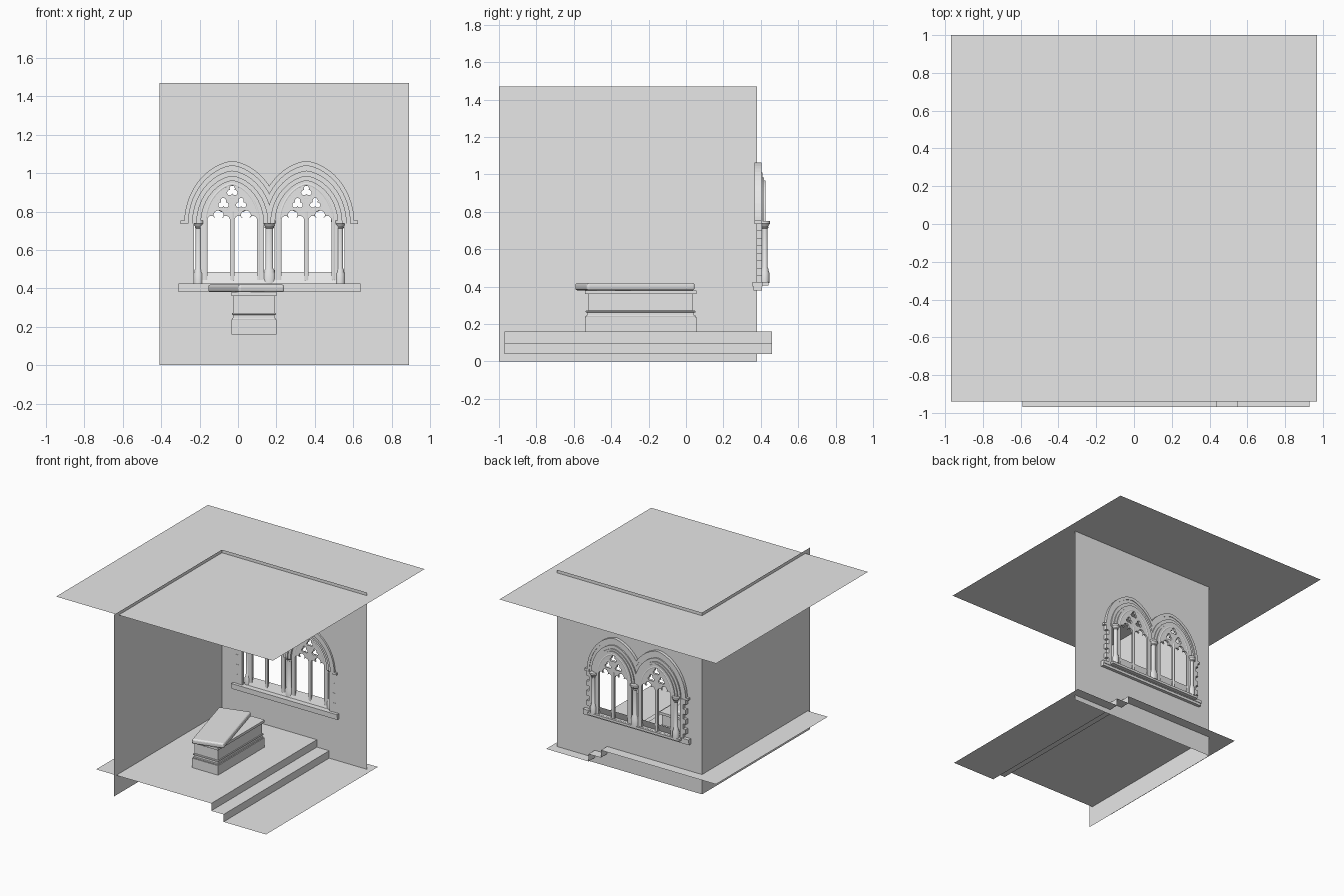
import bpy, bmesh, math
from mathutils import Matrix

if "Cube" in bpy.data.objects:
    bpy.data.objects.remove(bpy.data.objects["Cube"])

stone = bpy.data.materials.new("plain_grey_stone")
stone.use_nodes = True
GREY = (0.8, 0.8, 0.8, 1)
stone.diffuse_color = GREY
stone.node_tree.nodes["Principled BSDF"].inputs["Base Color"].default_value = GREY

CX = 0.163       # middle of the double window
BAY = 0.193      # offset of each bay from the middle
SPRING = 0.738   # height where the arches start
SILL = 0.42      # height of the sill top


def link(name, data):
    ob = bpy.data.objects.new(name, data)
    bpy.context.collection.objects.link(ob)
    data.materials.append(stone)
    return ob


def activate(ob):
    bpy.ops.object.select_all(action="DESELECT")
    ob.select_set(True)
    bpy.context.view_layer.objects.active = ob


def smooth(ob):
    activate(ob)
    bpy.ops.object.shade_smooth_by_angle(angle=math.radians(40))


def mirror(ob):
    ob.modifiers.new("mirror", "MIRROR").use_mirror_merge = False


def from_bmesh(name, bm):
    me = bpy.data.meshes.new(name)
    bm.to_mesh(me)
    bm.free()
    return link(name, me)


def sheet(name, rows):
    """Open strip of quads between two matching rows of points."""
    bm = bmesh.new()
    a, b = [[bm.verts.new(p) for p in row] for row in rows]
    for i in range(len(a) - 1):
        bm.faces.new((a[i], a[i + 1], b[i + 1], b[i]))
    return from_bmesh(name, bm)


def box(name, x0, x1, y0, y1, z0, z1):
    bm = bmesh.new()
    size = Matrix.Diagonal((x1 - x0, y1 - y0, z1 - z0, 1))
    bmesh.ops.create_cube(bm, size=1, matrix=size)
    ob = from_bmesh(name, bm)
    ob.location = ((x0 + x1) / 2, (y0 + y1) / 2, (z0 + z1) / 2)
    return ob


def plate(name, loops, y0, y1):
    """Upright filled outline with holes, running from y0 to y1."""
    cu = bpy.data.curves.new(name, "CURVE")
    cu.dimensions = "2D"
    cu.fill_mode = "BOTH"
    cu.extrude = (y1 - y0) / 2
    for loop in loops:
        sp = cu.splines.new("POLY")
        sp.points.add(len(loop) - 1)
        for p, (x, z) in zip(sp.points, loop):
            p.co = (x, z, 0, 1)
        sp.use_cyclic_u = True
        sp.use_smooth = False
    ob = link(name, cu)
    ob.rotation_euler.x = math.pi / 2
    ob.location = (CX, (y0 + y1) / 2, 0)
    activate(ob)
    bpy.ops.object.convert(target="MESH")
    return bpy.context.object


def arch(w, h, n=14):
    """Softly pointed arch from right foot to left foot, in the right bay."""
    r = (w * w + h * h) / (2 * w)
    half = []
    for i in range(n + 1):
        a = i / n * math.pi / 2
        z = h * math.sin(a)
        pointed = math.sqrt(max(r * r - z * z, 0)) - (r - w)
        half.append(((w * math.cos(a) + pointed) / 2, z))
    pts = half + [(-x, z) for x, z in half[-2::-1]]
    return [(x + BAY, z + SPRING) for x, z in pts]


def clip(pts):
    """Cut an arch where it meets the middle of the window."""
    out = []
    for p in pts:
        if p[0] < 0:
            q = out[-1]
            t = q[0] / (q[0] - p[0])
            return out + [(0, q[1] + t * (p[1] - q[1]))], True
        out.append(p)
    return out, False


def arc(cx, cz, r, a0, a1, n=8):
    angles = [math.radians(a0 + (a1 - a0) * i / n) for i in range(n + 1)]
    return [(cx + r * math.cos(a), cz + r * math.sin(a)) for a in angles]


# Room shell: stepped floor, side wall, ceiling
steps = [(-0.59, 0.16), (0.44, 0.16), (0.44, 0.10), (0.55, 0.10), (0.55, 0.04), (0.93, 0.04)]
sheet("stepped_floor", [[(x, y, z) for x, z in steps] for y in (-0.97, 0.46)])
sheet("side_wall", [[(-0.41, y, z) for y in (-1, 0.38)] for z in (0, 1.47)])
sheet("ceiling", [[(x, y, 1.445) for x in (-0.97, 0.97)] for y in (-0.94, 1)])

# Window wall with its double-arched opening
right, _ = clip(arch(0.22, 0.29))
right = [(BAY + 0.22, 0.41)] + right
opening = right + [(-x, z) for x, z in right[-2::-1]]
wall = [(-0.41 - CX, 0), (0.89 - CX, 0), (0.89 - CX, 1.47), (-0.41 - CX, 1.47)]
plate("window_wall", [wall, opening], 0.38, 0.38)

# Nested arch mouldings, outermost first
orders = [(0.25, 0.325), (0.228, 0.3), (0.207, 0.272), (0.185, 0.245), (0.163, 0.222)]
depths = [(0.366, 0.404), (0.374, 0.4), (0.384, 0.41), (0.393, 0.418)]
for i, (y0, y1) in enumerate(depths):
    outer, cut = clip(arch(*orders[i]))
    inner, inner_cut = clip(arch(*orders[i + 1]))
    middle = [(0, SPRING)] if cut and not inner_cut else []
    mirror(plate(f"arch_moulding_{i + 1}", [outer + middle + inner[::-1]], y0, y1))

# Tracery panel: cusped lights and three foils
bottom = 0.425
frame = arch(0.165, 0.23) + [(BAY - 0.165, SILL), (BAY + 0.165, SILL)]
loops = [frame]
for side in (-1, 1):
    c = BAY + side * 0.071
    head = arc(c - 0.036, 0.755, 0.023, 180, 40) + arc(c, 0.78, 0.026, 205, -25, 12)
    head += arc(c + 0.036, 0.755, 0.023, 140, 0)
    loops.append([(c - 0.059, bottom)] + head + [(c + 0.059, bottom)])
foils = [(0, 0.906), (-0.046, 0.842), (0.046, 0.842)]
for fx, fz in foils:
    loop = []
    for k in range(36):
        a = math.tau * k / 36
        r = 0.013 + 0.016 * abs(math.cos(1.5 * (a - math.pi / 2)))
        loop.append((BAY + fx + r * math.cos(a), fz + r * math.sin(a)))
    loops.append(loop)
mirror(plate("window_tracery", loops, 0.408, 0.424))


# Round rolls on the tracery
def roll(name, pts, radius, closed=False):
    cu = bpy.data.curves.new(name, "CURVE")
    cu.dimensions = "3D"
    cu.bevel_depth = radius
    cu.bevel_resolution = 1
    cu.use_fill_caps = True
    sp = cu.splines.new("POLY")
    sp.points.add(len(pts) - 1)
    for p, (x, z) in zip(sp.points, pts):
        p.co = (x, 0, z, 1)
    sp.use_cyclic_u = closed
    ob = link(name, cu)
    ob.location = (CX, 0.416, 0)
    activate(ob)
    bpy.ops.object.convert(target="MESH")
    mirror(bpy.context.object)


for i, (fx, fz) in enumerate(foils):
    roll(f"foil_ring_{i + 1}", arc(BAY + fx, fz, 0.037, 0, 345, 23), 0.009, True)
roll("mullion", [(BAY, 0.43), (BAY, 0.8)], 0.011)
inner_arch = arch(0.14, 0.205)
roll("window_edge_roll", [(BAY + 0.14, SILL)] + inner_arch + [(BAY - 0.14, SILL)], 0.01)

# Columns: lathed base, shaft and capital
profile = [(0, 0.42), (0.032, 0.42), (0.032, 0.475), (0.026, 0.485), (0.026, 0.495),
           (0.02, 0.503), (0.02, 0.712), (0.025, 0.716), (0.023, 0.722), (0.034, 0.735),
           (0.037, 0.738), (0.037, 0.752), (0, 0.752)]


def column(name, x, s):
    bm = bmesh.new()
    verts = [bm.verts.new((r, 0, z)) for r, z in profile]
    edges = [bm.edges.new(pair) for pair in zip(verts, verts[1:])]
    bmesh.ops.spin(bm, geom=verts + edges, axis=(0, 0, 1), cent=(0, 0, 0),
                   angle=math.tau, steps=16)
    bmesh.ops.remove_doubles(bm, verts=bm.verts, dist=0.0001)
    bmesh.ops.recalc_face_normals(bm, faces=bm.faces)
    ob = from_bmesh(name, bm)
    ob.location = (CX + x, 0.422, 0)
    ob.scale = (s, 0.75, 1)
    smooth(ob)


column("middle_column", 0, 1)
column("left_column", 0.369, 0.78)
column("right_column", -0.369, 0.78)

# Toothed jamb stones, hood stops, sill and sloped inner sill
COURSES = 8
course = (SPRING - SILL) / COURSES
for side, label in ((1, "left"), (-1, "right")):
    for k in range(COURSES):
        edge = 0.445 if k % 2 else 0.422
        xs = sorted((CX + side * 0.392, CX + side * edge))
        z = SILL + k * course
        box(f"{label}_jamb_stone_{k + 1}", *xs, 0.378, 0.406, z, z + course)
    xs = sorted((CX + side * 0.425, CX + side * 0.463))
    box(f"{label}_hood_stop", *xs, 0.366, 0.404, SPRING - 0.003, SPRING + 0.015)
box("window_sill", -0.31, 0.637, 0.355, 0.41, 0.4, 0.424)
box("window_sill_under", -0.31, 0.637, 0.36, 0.405, 0.38, 0.4)
box("column_ledge", CX - 0.41, CX + 0.41, 0.4, 0.44, 0.405, 0.424)
sheet("sloped_sill", [[(x, 0.4, 0.424), (x, 0.424, 0.486)] for x in (CX - 0.35, CX + 0.35)])

# Stone chest in moulded layers: half width, half length, bottom, top
layers = {"plinth": (0.117, 0.298, 0.16, 0.237), "lower_bead": (0.113, 0.294, 0.237, 0.246),
          "hollow": (0.108, 0.285, 0.246, 0.262), "upper_bead": (0.114, 0.294, 0.262, 0.272),
          "body": (0.107, 0.281, 0.272, 0.36), "rim": (0.117, 0.298, 0.36, 0.38)}
for part, (hx, hy, z0, z1) in layers.items():
    ob = box("chest_" + part, 0.083 - hx, 0.083 + hx, -0.243 - hy, -0.243 + hy, z0, z1)
    if "bead" in part:
        bev = ob.modifiers.new("bevel", "BEVEL")
        bev.width, bev.segments = 0.004, 2

# Lid pushed askew
lid = box("chest_lid", -0.082, 0.168, -0.573, 0.027, 0.38, 0.42)
lid.rotation_euler.z = math.radians(15.5)
bev = lid.modifiers.new("bevel", "BEVEL")
bev.width, bev.segments = 0.013, 3
